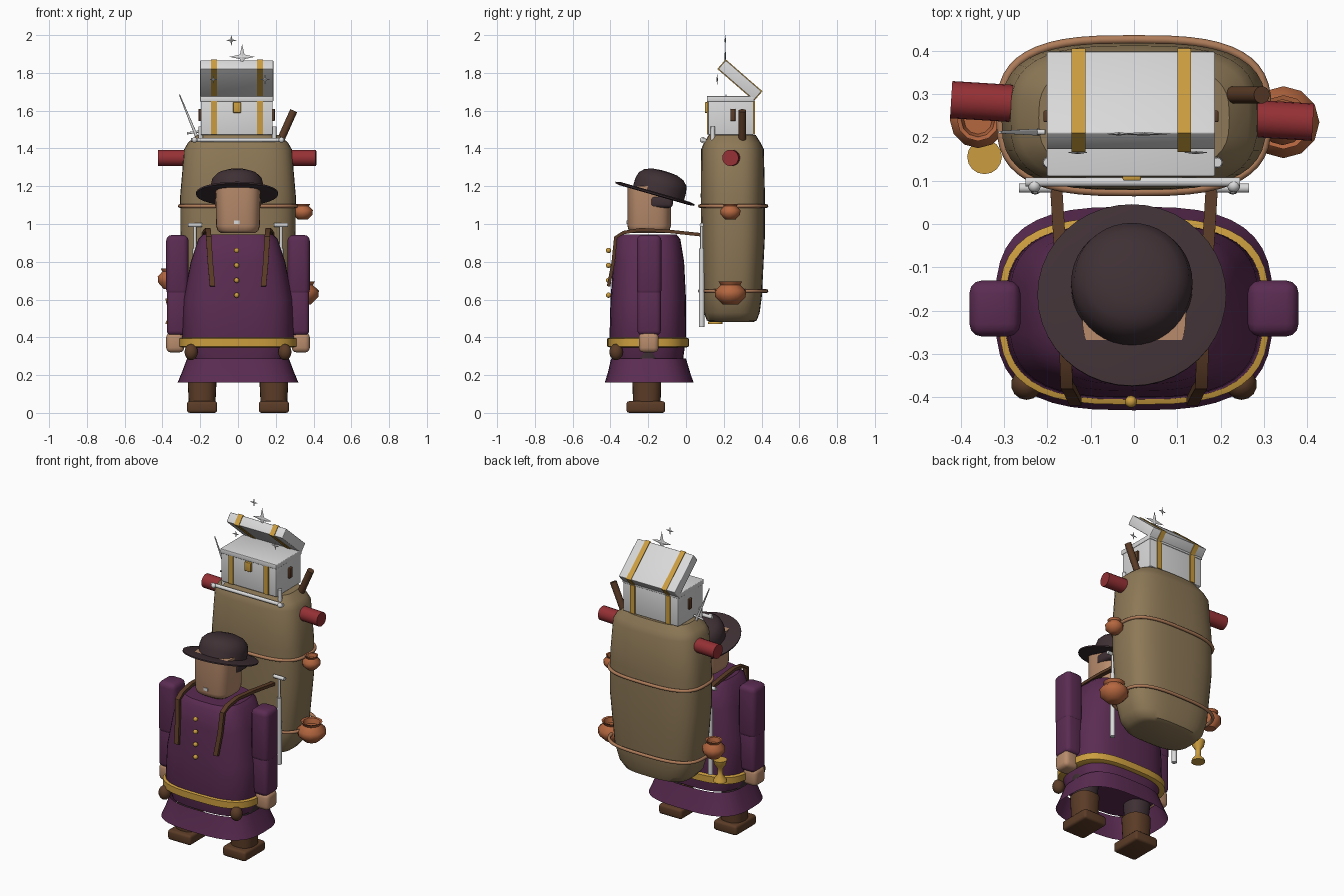
import bpy, bmesh
from math import sin, cos, pi, radians, copysign
from mathutils import Vector, Matrix

if "Cube" in bpy.data.objects:
    bpy.data.objects.remove(bpy.data.objects["Cube"])


def material(name, r, g, b):
    m = bpy.data.materials.new(name)
    m.use_nodes = True
    m.diffuse_color = (r, g, b, 1)
    bsdf = m.node_tree.nodes["Principled BSDF"]
    bsdf.inputs["Base Color"].default_value = (r, g, b, 1)
    bsdf.inputs["Roughness"].default_value = 0.8
    return m


PURPLE = material("purple cloth", .105, .025, .085)
DARK = material("dark felt", .05, .03, .035)
SKIN = material("skin", .48, .26, .15)
BROWN = material("brown leather", .105, .045, .02)
GOLD = material("gold", .60, .34, .05)
CANVAS = material("khaki canvas", .27, .19, .095)
ROPE = material("tan rope", .42, .20, .10)
RED = material("red blanket", .30, .03, .035)
COPPER = material("copper", .46, .135, .05)
SILVER = material("silver white", .70, .70, .70)


def finish(name, bm, mat, angle=40):
    bmesh.ops.recalc_face_normals(bm, faces=bm.faces)
    mesh = bpy.data.meshes.new(name)
    bm.to_mesh(mesh)
    bm.free()
    ob = bpy.data.objects.new(name, mesh)
    bpy.context.scene.collection.objects.link(ob)
    mesh.materials.append(mat)
    if angle:
        bpy.ops.object.select_all(action='DESELECT')
        ob.select_set(True)
        bpy.context.view_layer.objects.active = ob
        bpy.ops.object.shade_smooth_by_angle(angle=radians(angle))
    return ob


def oval(rx, ry, power, seg):
    pts = []
    for i in range(seg):
        c, s = cos(2 * pi * i / seg), sin(2 * pi * i / seg)
        pts.append((copysign(abs(c) ** (2 / power), c) * rx,
                    copysign(abs(s) ** (2 / power), s) * ry))
    return pts


def loft(name, rings, mat, cx=0, power=3, seg=40, caps=True, angle=40):
    """Stack of rounded sections, each given as z, half width, y min, y max."""
    bm = bmesh.new()
    loops = []
    for z, rx, y0, y1 in rings:
        cy = (y0 + y1) / 2
        loops.append([bm.verts.new((cx + x, cy + y, z))
                      for x, y in oval(rx, (y1 - y0) / 2, power, seg)])
    for a, b in zip(loops, loops[1:]):
        for i in range(seg):
            j = (i + 1) % seg
            bm.faces.new((a[i], a[j], b[j], b[i]))
    if caps:
        bm.faces.new(loops[0])
        bm.faces.new(loops[-1])
    return finish(name, bm, mat, angle)


def lathe(name, x, y, z, profile, mat, seg=24, angle=40):
    return loft(name, [(z + h, r, y - r, y + r) for h, r in profile],
                mat, x, 2, seg, True, angle)


def box(name, lo, hi, mat, bevel=0, at=(0, 0, 0), tilt=0):
    bm = bmesh.new()
    bmesh.ops.create_cube(bm, size=1)
    for v in bm.verts:
        v.co = [(l + h) / 2 + c * (h - l) for l, h, c in zip(lo, hi, v.co)]
    if bevel:
        bmesh.ops.bevel(bm, geom=bm.edges[:], offset=bevel, segments=3,
                        profile=0.5, affect='EDGES')
    ob = finish(name, bm, mat, 40 if bevel else 0)
    ob.location = at
    ob.rotation_euler.x = radians(tilt)
    return ob


def rod(name, a, b, r1, mat, r2=None, seg=14):
    a, b = Vector(a), Vector(b)
    bm = bmesh.new()
    bmesh.ops.create_cone(bm, cap_ends=True, segments=seg, radius1=r1,
                          radius2=r1 if r2 is None else r2, depth=(b - a).length)
    turn = (b - a).to_track_quat('Z', 'Y').to_matrix().to_4x4()
    bm.transform(Matrix.Translation((a + b) / 2) @ turn)
    return finish(name, bm, mat)


def ball(name, at, r, mat, sz=1):
    bm = bmesh.new()
    bmesh.ops.create_uvsphere(bm, u_segments=14, v_segments=8, radius=r)
    bm.transform(Matrix.Translation(at) @ Matrix.Diagonal((1, 1, sz, 1)))
    return finish(name, bm, mat, 60)


# Coat, skirt, belt and buttons
loft("coat", [(.285, .255, -.385, -.015), (.40, .297, -.405, 0), (.6, .288, -.40, 0),
              (.8, .25, -.385, -.01), (.92, .21, -.37, -.03),
              (.945, .185, -.345, -.05)], PURPLE)
loft("skirt", [(.16, .32, -.43, .04), (.22, .295, -.412, .02),
               (.287, .27, -.397, 0)], PURPLE, caps=False)
loft("belt", [(.345, .29, -.40, 0), (.352, .312, -.417, .015),
              (.393, .312, -.417, .015), (.40, .29, -.40, 0)], GOLD, angle=30)
for i in range(4):
    ball("button", (-.007, -.41, .86 - .079 * i), .014, GOLD)

# Limbs, boots, pouches and shoulder straps
for side, s in (("left", 1), ("right", -1)):
    def at(x0, x1):
        return sorted((s * x0, s * x1))
    (a0, a1), (h0, h1), (b0, b1) = at(.262, .38), at(.285, .38), at(.11, .27)
    box(side + "_upper_arm", (a0, -.26, .62), (a1, -.13, .942), PURPLE, .03)
    box(side + "_forearm", (a0 + .003, -.257, .41), (a1 - .003, -.133, .66), PURPLE, .025)
    box(side + "_hand", (h0, -.25, .32), (h1, -.145, .425), SKIN, .025)
    loft(side + "_trouser", [(.17, .065, -.27, -.145), (.32, .078, -.275, -.125)],
         DARK, s * .19, 2.3, 24)
    loft(side + "_boot_shaft", [(.04, .07, -.28, -.135), (.20, .078, -.285, -.13)],
         BROWN, s * .19, 2.5, 24)
    box(side + "_boot", (b0, -.315, 0), (b1, -.11, .062), BROWN, .015)
    ball(side + "_pouch", (s * .248, -.37, .322), .036, BROWN, 1.2)
    # flat strap swept over the shoulder
    path = [Vector((s * x, y, z)) for x, y, z in
            ((.135, -.41, .67), (.147, -.385, .80), (.155, -.372, .93),
             (.157, -.33, .955), (.16, -.24, .97), (.168, -.1, .962), (.18, .09, .942))]
    bm = bmesh.new()
    rows = []
    for i, p in enumerate(path):
        t = path[min(i + 1, len(path) - 1)] - path[max(i - 1, 0)]
        n = Vector((0, -t.z, t.y)).normalized() * .009
        w = Vector((.014, 0, 0))
        rows.append([bm.verts.new(p + q) for q in (n + w, n - w, -n - w, w - n)])
    for a, b in zip(rows, rows[1:]):
        for i in range(4):
            bm.faces.new((a[i], a[i - 1], b[i - 1], b[i]))
    bm.faces.new(rows[0])
    bm.faces.new(rows[-1])
    finish(side + "_shoulder_strap", bm, BROWN, 30)

# Head, hair and tilted hat
loft("head", [(.952, .09, -.285, -.105), (.965, .108, -.303, -.087),
              (.99, .116, -.31, -.08), (1.2, .12, -.31, -.08)], SKIN, power=3.2)
box("hair", (-.123, -.19, 1.085), (.123, -.07, 1.15), DARK, .02)
box("mouth", (-.02, -.314, 1.0), (.008, -.307, 1.018), SILVER)
hat_parts = [
    lathe("hat_brim", 0, 0, 0, [(-.008, .19), (-.004, .217), (.004, .218), (.01, .19)], DARK, 40),
    lathe("hat_crown", 0, .018, 0, [(0, .14), (.05, .14), (.085, .132), (.11, .108),
                                    (.125, .07), (.13, .02)], DARK, 40, 60)]
for part in hat_parts:
    part.location = (-.005, -.165, 1.16)
    part.rotation_euler.x = radians(-16)

# Large pack with ropes
loft("pack", [(.48, .18, .13, .355), (.49, .215, .11, .375), (.53, .25, .095, .39),
              (.62, .277, .088, .402), (.94, .305, .08, .418), (1.15, .306, .078, .418),
              (1.395, .285, .08, .412), (1.43, .265, .095, .395),
              (1.47, .22, .12, .37)], CANVAS)
for z in (.645, 1.095):
    curve = bpy.data.curves.new("pack_rope", 'CURVE')
    curve.dimensions = '3D'
    curve.bevel_depth = .01
    curve.bevel_resolution = 2
    points = oval(.308, .176, 3, 48)
    spline = curve.splines.new('POLY')
    spline.points.add(len(points) - 1)
    spline.use_cyclic_u = True
    for p, (x, y) in zip(spline.points, points):
        p.co = (x, y + .25, z, 1)
    curve.materials.append(ROPE)
    bpy.context.scene.collection.objects.link(bpy.data.objects.new("pack_rope", curve))
rod("bedroll", (-.422, .287, 1.35), (.413, .235, 1.35), .043, RED, seg=20)


# Copper pots and a gold cup hung on the pack
def pot(name, x, y, z, r, h):
    lathe(name, x, y, z, [(k * h, m * r) for k, m in
          ((-1, .5), (-.35, .97), (.2, 1), (.7, .62), (1, .75), (.95, .6), (.45, .5))],
          COPPER, 12, 50)


pot("lower_left_pot", .345, .235, .635, .083, .06)
pot("upper_left_pot", .343, .235, 1.065, .053, .042)
pot("right_pot", -.36, .24, .71, .065, .055)
lathe("gold_cup", -.345, .155, .54, [(-.07, .04), (-.055, .036), (-.03, .016), (.01, .016),
                                     (.035, .033), (.065, .04)], GOLD, 16)

# Silver canes, rail, bottles and the sticks on top
for s in (1, -1):
    rod("cane_shaft", (s * .228, .083, .455), (s * .228, .083, .87), .015, SILVER, .013)
    rod("cane_neck", (s * .228, .083, .86), (s * .228, .083, .995), .008, SILVER)
    rod("cane_handle", (s * .19, .083, .995), (s * .265, .083, .995), .011, SILVER)
    rod("bottle", (s * .195 - .003, .142, 1.4), (s * .195 - .003, .142, 1.515), .014, SILVER, .011)
    ball("rail_knob", (s * .23, .088, 1.445), .015, SILVER)
rod("rail", (-.25, .097, 1.445), (.245, .097, 1.445), .011, SILVER)
rod("blade", (-.205, .212, 1.43), (-.31, .212, 1.685), .009, SILVER, .003)
rod("blade_guard", (-.27, .212, 1.48), (-.205, .212, 1.49), .006, SILVER)
rod("club", (.21, .298, 1.41), (.295, .298, 1.6), .02, BROWN)

# Chest with open lid, gold bands, lock and side handles
box("chest_base", (-.197, .117, 1.472), (.183, .358, 1.66), SILVER, .004)
box("chest_rim", (-.201, .11, 1.648), (.187, .362, 1.677), SILVER, .004)
hinge = (-.007, .36, 1.657)
box("chest_lid", (-.194, -.25, 0), (.194, 0, .06), SILVER, .004, hinge, -41)
for x in (-.128, .116):
    box("chest_band", (x - .016, .110, 1.474), (x + .016, .365, 1.65), GOLD)
    box("lid_band", (x - .009, -.254, -.004), (x + .023, .004, .064), GOLD, 0, hinge, -41)
box("lock", (-.026, .10, 1.588), (.016, .118, 1.645), GOLD, .004)
for x in (-.2, .186):
    box("chest_handle", (x - .009, .235, 1.545), (x + .009, .262, 1.61), BROWN, .004)

# Thin four pointed sparkles
for x, y, z, r in ((-.035, .208, 1.972, .03), (.022, .208, 1.885, .068),
                   (-.13, .165, 1.765, .025), (.143, .165, 1.765, .03)):
    bm = bmesh.new()
    outline = []
    for i in range(8):
        d = r if i % 2 == 0 else r * .25
        outline.append(bm.verts.new((x + d * cos(i * pi / 4), y, z + d * sin(i * pi / 4))))
    for dy in (-.004, .004):
        tip = bm.verts.new((x, y + dy, z))
        for i in range(8):
            bm.faces.new((outline[i - 1], outline[i], tip))
    finish("sparkle", bm, SILVER, 0)
